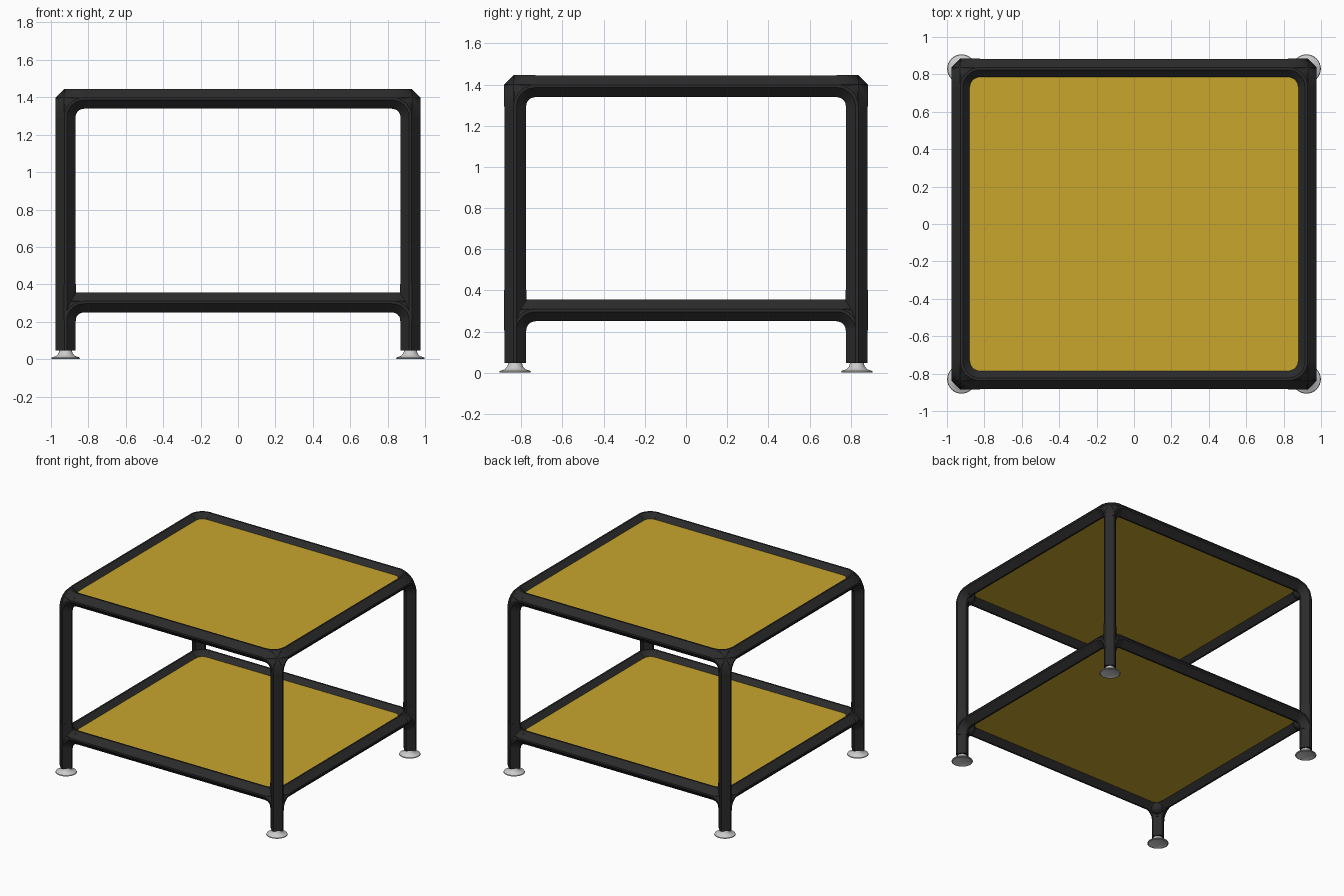
import bpy, bmesh, math
from mathutils import Vector

if "Cube" in bpy.data.objects:
    bpy.data.objects.remove(bpy.data.objects["Cube"])

LX, LY = 0.922, 0.83          # leg positions
LOW, TOP = 0.303, 1.392       # rail heights
R, BLUNT = 0.0525, 0.13       # tube half width, blunted corner share
REACH = 0.098                 # length of a joint arm
FOOT_H = 0.05


def material(name, color, rough):
    m = bpy.data.materials.new(name)
    m.use_nodes = True
    m.diffuse_color = (*color, 1)
    bsdf = m.node_tree.nodes["Principled BSDF"]
    bsdf.inputs["Base Color"].default_value = (*color, 1)
    bsdf.inputs["Roughness"].default_value = rough
    return m


black = material("black tube", (0.024, 0.024, 0.024), 0.6)
yellow = material("yellow panel", (0.58, 0.38, 0.026), 0.6)
grey = material("light grey foot", (0.6, 0.6, 0.6), 0.5)


def finish(name, bm, mat, smooth=None):
    bmesh.ops.recalc_face_normals(bm, faces=bm.faces)
    mesh = bpy.data.meshes.new(name)
    bm.to_mesh(mesh)
    bm.free()
    mesh.materials.append(mat)
    ob = bpy.data.objects.new(name, mesh)
    bpy.context.collection.objects.link(ob)
    if smooth:
        bpy.context.view_layer.objects.active = ob
        ob.select_set(True)
        bpy.ops.object.shade_smooth_by_angle(angle=math.radians(smooth))
        ob.select_set(False)
    return ob


def section(r):
    """Blunt diamond outline of the tube."""
    b = r * BLUNT
    return [(r, -b), (r, b), (b, r), (-b, r), (-r, b), (-r, -b), (-b, -r), (b, -r)]


def sweep(bm, stations, r):
    """Skin the tube section over (point, u axis, v axis) stations."""
    rings = [[bm.verts.new(p + u * a + v * b) for a, b in section(r)]
             for p, u, v in stations]
    for low, high in zip(rings, rings[1:]):
        for i in range(len(low)):
            j = (i + 1) % len(low)
            bm.faces.new((low[i], low[j], high[j], high[i]))
    bm.faces.new(rings[0])
    bm.faces.new(rings[-1][::-1])


def straight(bm, start, end, r=R):
    start, end = Vector(start), Vector(end)
    d = (end - start).normalized()
    u = Vector((0, 0, 1)) if abs(d.z) < 0.5 else Vector((1, 0, 0))
    sweep(bm, [(start, u, d.cross(u)), (end, u, d.cross(u))], r)


def bend(bm, corner, a, b, r):
    """Quarter bend joining the arm along a to the arm along b."""
    centre = corner + (a + b) * REACH
    stations = []
    for i in range(9):
        t = i / 8 * math.pi / 2
        out = -a * math.sin(t) - b * math.cos(t)
        stations.append((centre + out * REACH, out, a.cross(b)))
    sweep(bm, stations, r)


def tube(name, start, end):
    bm = bmesh.new()
    straight(bm, start, end)
    finish(name, bm, black)


def joint(name, x, y, z, collar):
    bm = bmesh.new()
    corner = Vector((x, y, z))
    ax = Vector((-math.copysign(1, x), 0, 0))
    ay = Vector((0, -math.copysign(1, y), 0))
    az = Vector((0, 0, -1))
    r = R * 1.02
    for a, b in ((ax, ay), (ay, az), (az, ax)):
        bend(bm, corner, a, b, r)
    # rounded core between the three bends
    core = bmesh.ops.create_icosphere(bm, subdivisions=2, radius=R)["verts"]
    bmesh.ops.translate(bm, verts=core, vec=corner + (ax + ay + az) * 0.031)
    if collar:
        straight(bm, corner + az * REACH, corner - az * REACH, R * 1.04)
    finish(name, bm, black, 35)


def foot(name, x, y):
    profile = [(0, 0.012), (0.045, 0.008), (0.07, 0), (0.077, 0.003), (0.074, 0.009),
               (0.05, 0.017), (0.038, 0.03), (0.033, FOOT_H), (0, FOOT_H)]
    bm = bmesh.new()
    verts = [bm.verts.new((p, 0, z)) for p, z in profile]
    edges = [bm.edges.new(pair) for pair in zip(verts, verts[1:])]
    bmesh.ops.spin(bm, geom=verts + edges, cent=(0, 0, 0), axis=(0, 0, 1),
                   angle=math.tau, steps=32)
    bmesh.ops.remove_doubles(bm, verts=bm.verts, dist=0.0003)
    bmesh.ops.translate(bm, verts=bm.verts, vec=(x, y, 0))
    finish(name, bm, grey, 40)


# legs, feet and corner joints
for sx, side in ((1, "left"), (-1, "right")):
    for sy, end in ((-1, "front"), (1, "back")):
        x, y, tag = sx * LX, sy * LY, f"{end}_{side}"
        tube(f"lower_leg_{tag}", (x, y, FOOT_H - 0.003), (x, y, LOW - REACH))
        tube(f"upper_leg_{tag}", (x, y, LOW + REACH), (x, y, TOP - REACH))
        joint(f"lower_joint_{tag}", x, y, LOW, True)
        joint(f"top_joint_{tag}", x, y, TOP, False)
        foot(f"foot_{tag}", x, y)

# rails and shelf panels
for z, level in ((LOW, "lower"), (TOP, "top")):
    ex, ey = LX - REACH, LY - REACH
    for s, end in ((-1, "front"), (1, "back")):
        tube(f"{level}_{end}_rail", (-ex, s * LY, z), (ex, s * LY, z))
    for s, side in ((1, "left"), (-1, "right")):
        tube(f"{level}_{side}_rail", (s * LX, -ey, z), (s * LX, ey, z))
    bm = bmesh.new()
    bmesh.ops.create_cube(bm, size=1)
    bmesh.ops.scale(bm, verts=bm.verts, vec=(2 * LX - 0.06, 2 * LY - 0.06, 0.026))
    bmesh.ops.translate(bm, verts=bm.verts, vec=(0, 0, z + 0.003))
    finish(f"{level}_panel", bm, yellow)
